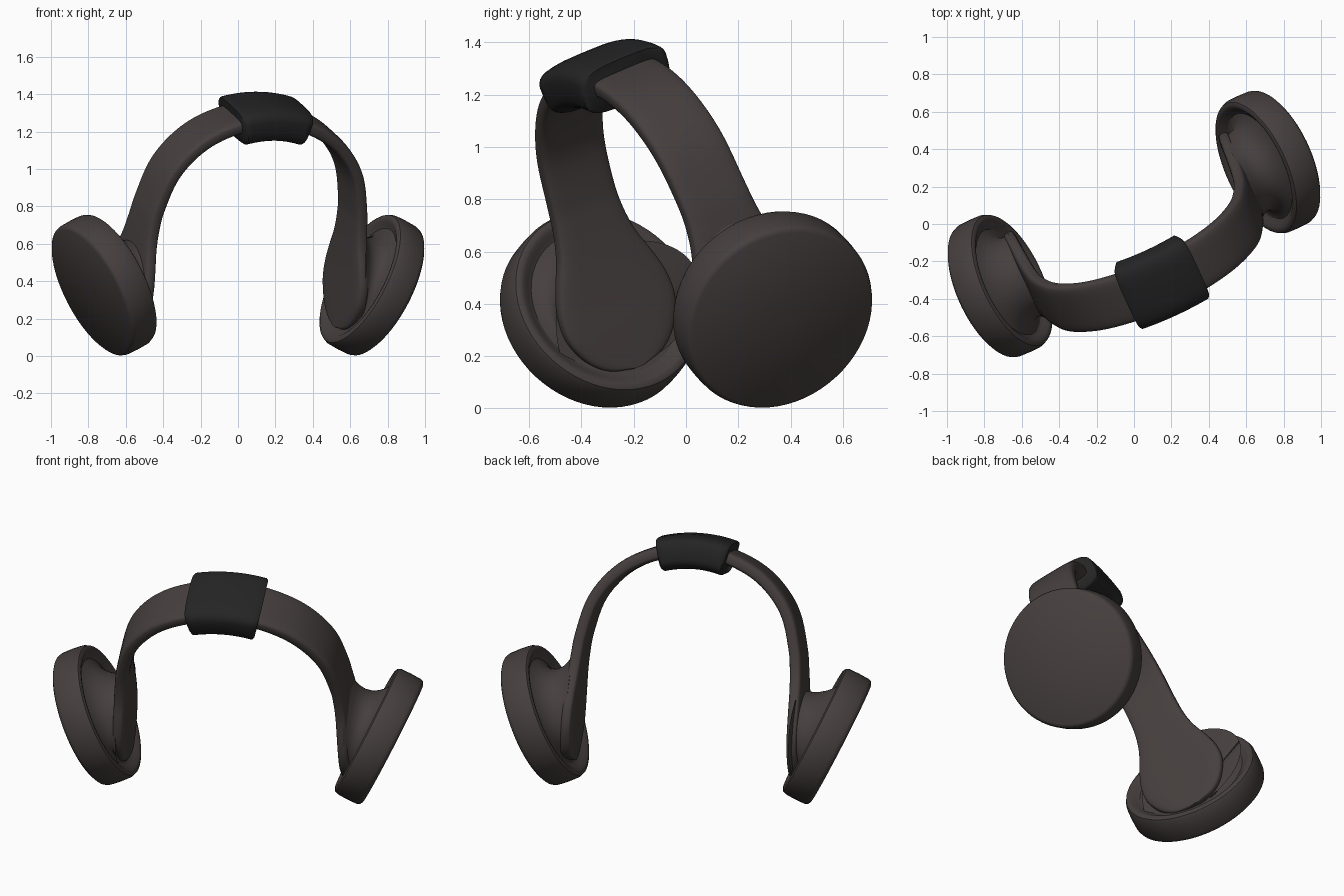
import bpy, bmesh, math
from mathutils import Matrix, Vector

if "Cube" in bpy.data.objects:
    bpy.data.objects.remove(bpy.data.objects["Cube"], do_unlink=True)

# Headset frame: local x across the head, y through the band width, z up the band
FRAME = (Matrix.Translation((0, 0, 0.38)) @ Matrix.Rotation(math.radians(24.8), 4, 'Z')
         @ Matrix.Rotation(math.radians(21), 4, 'X'))


def material(name, color):
    m = bpy.data.materials.new(name)
    m.use_nodes = True
    m.diffuse_color = (*color, 1)
    bsdf = m.node_tree.nodes["Principled BSDF"]
    bsdf.inputs["Base Color"].default_value = (*color, 1)
    bsdf.inputs["Roughness"].default_value = 0.6
    return m


GREY = material("warm dark grey", (0.060, 0.050, 0.048))
BLACK = material("soft black", (0.018, 0.018, 0.018))


def loft(name, rings, mat, angle=40):
    """Skin a list of closed rings and cap both ends."""
    bm = bmesh.new()
    rows = [[bm.verts.new(FRAME @ p) for p in ring] for ring in rings]
    n = len(rows[0])
    for a, b in zip(rows, rows[1:]):
        for i in range(n):
            j = (i + 1) % n
            bm.faces.new((a[i], a[j], b[j], b[i]))
    bm.faces.new(rows[0])
    bm.faces.new(rows[-1])
    bmesh.ops.recalc_face_normals(bm, faces=bm.faces)
    mesh = bpy.data.meshes.new(name)
    bm.to_mesh(mesh)
    bm.free()
    mesh.materials.append(mat)
    ob = bpy.data.objects.new(name, mesh)
    bpy.context.collection.objects.link(ob)
    bpy.ops.object.select_all(action='DESELECT')
    ob.select_set(True)
    bpy.context.view_layer.objects.active = ob
    bpy.ops.object.shade_smooth_by_angle(angle=math.radians(angle))
    return ob


def smooth_path(points, steps):
    """Catmull-Rom interpolation through the points."""
    p = [Vector(q) for q in points]
    p = [2 * p[0] - p[1]] + p + [2 * p[-1] - p[-2]]
    out = []
    for a, b, c, d in zip(p, p[1:], p[2:], p[3:]):
        for k in range(steps):
            t = k / steps
            out.append(0.5 * (2 * b + (c - a) * t + (2 * a - 5 * b + 4 * c - d) * t * t
                              + (3 * b - a - 3 * c + d) * t ** 3))
    return out + [p[-2]]


def strap_rings(path, half_thick, power, count=32):
    """Rounded-rectangle rings along (x, z, half width) stations."""
    rings = []
    for i, s in enumerate(path):
        t = path[min(i + 1, len(path) - 1)] - path[max(i - 1, 0)]
        normal = Vector((-t.y, 0, t.x)).normalized()
        ring = []
        for k in range(count):
            a = math.tau * k / count
            c, q = math.cos(a), math.sin(a)
            across = math.copysign(abs(c) ** power, c) * s.z
            out = math.copysign(abs(q) ** power, q) * half_thick
            ring.append(Vector((s.x, across, s.y)) + normal * out)
        rings.append(ring)
    return rings


def disc_ring(center, axis, radius, lift=0, count=64):
    """Circle around an axis; lift stretches its upper half."""
    rot = Vector((1, 0, 0)).rotation_difference(axis)
    ring = []
    for k in range(count):
        c, s = math.cos(math.tau * k / count), math.sin(math.tau * k / count)
        ring.append(center + rot @ Vector((0, c, s * (1 + lift * (s > 0)))) * radius)
    return ring


# Headband with a paddle at each end: (x, z, half width) from paddle tip to crown
half = [(0.637, -0.235, 0.03), (0.637, -0.21, 0.12), (0.635, -0.15, 0.19),
        (0.632, -0.05, 0.24), (0.63, 0.05, 0.243), (0.626, 0.15, 0.215),
        (0.62, 0.26, 0.172), (0.612, 0.36, 0.15), (0.597, 0.47, 0.142),
        (0.547, 0.65, 0.142), (0.457, 0.785, 0.142), (0.335, 0.885, 0.142),
        (0.17, 0.953, 0.142), (0, 0.972, 0.142)]
band = half + [(-x, z, w) for x, z, w in reversed(half[:-1])]
loft("headband", strap_rings(smooth_path(band, 5), 0.038, 0.45), GREY)

# Cushion wrapped round the crown, with slightly rounded ends
pad = [(0.18 * k / 6, 0.966 - 0.025 * (k / 6) ** 2, 0.192) for k in range(6, -7, -1)]
rings = strap_rings([Vector(p) for p in pad], 0.096, 0.55)
for end in (0, -1):
    middle = sum(rings[end], Vector()) / len(rings[end])
    shift = Vector((0.01 if end == 0 else -0.01, 0, 0))
    cap = [middle + (p - middle) * 0.94 + shift for p in rings[end]]
    rings.insert(0 if end == 0 else len(rings), cap)
loft("crown_cushion", rings, BLACK, 50)

# Ear cups: lathe profile of (radius, distance along the outward axis)
cup_profile = [(0.02, -0.045), (0.27, -0.045), (0.30, -0.052), (0.325, -0.066),
               (0.345, -0.08), (0.362, -0.084), (0.378, -0.076), (0.387, -0.055),
               (0.389, 0), (0.387, 0.06), (0.381, 0.077), (0.366, 0.087), (0.02, 0.09)]
# Necks flare from paddle to cup: (blend, radius, upward stretch into the band)
neck_profile = [(0, 0.237, 0.55), (0.08, 0.235, 0.42), (0.18, 0.232, 0.28), (0.32, 0.23, 0.16),
                (0.5, 0.234, 0.07), (0.68, 0.246, 0.02), (0.82, 0.265, 0), (0.93, 0.29, 0),
                (1, 0.318, 0)]

for side, label in ((1, "left"), (-1, "right")):
    axis = Vector((0.903 * side, -0.154, -0.402)).normalized()
    center = Vector((0.787 * side, 0, 0))
    loft(label + "_ear_cup", [disc_ring(center + axis * h, axis, r) for r, h in cup_profile], GREY)

    start, end = Vector((0.635 * side, 0, 0.005)), center - axis * 0.052
    inward = Vector((side, 0, 0))
    rings = []
    for t, r, lift in neck_profile:
        rings.append(disc_ring(start.lerp(end, t), inward.lerp(axis, t).normalized(), r, lift))
    loft(label + "_cup_neck", rings, GREY, 60)
